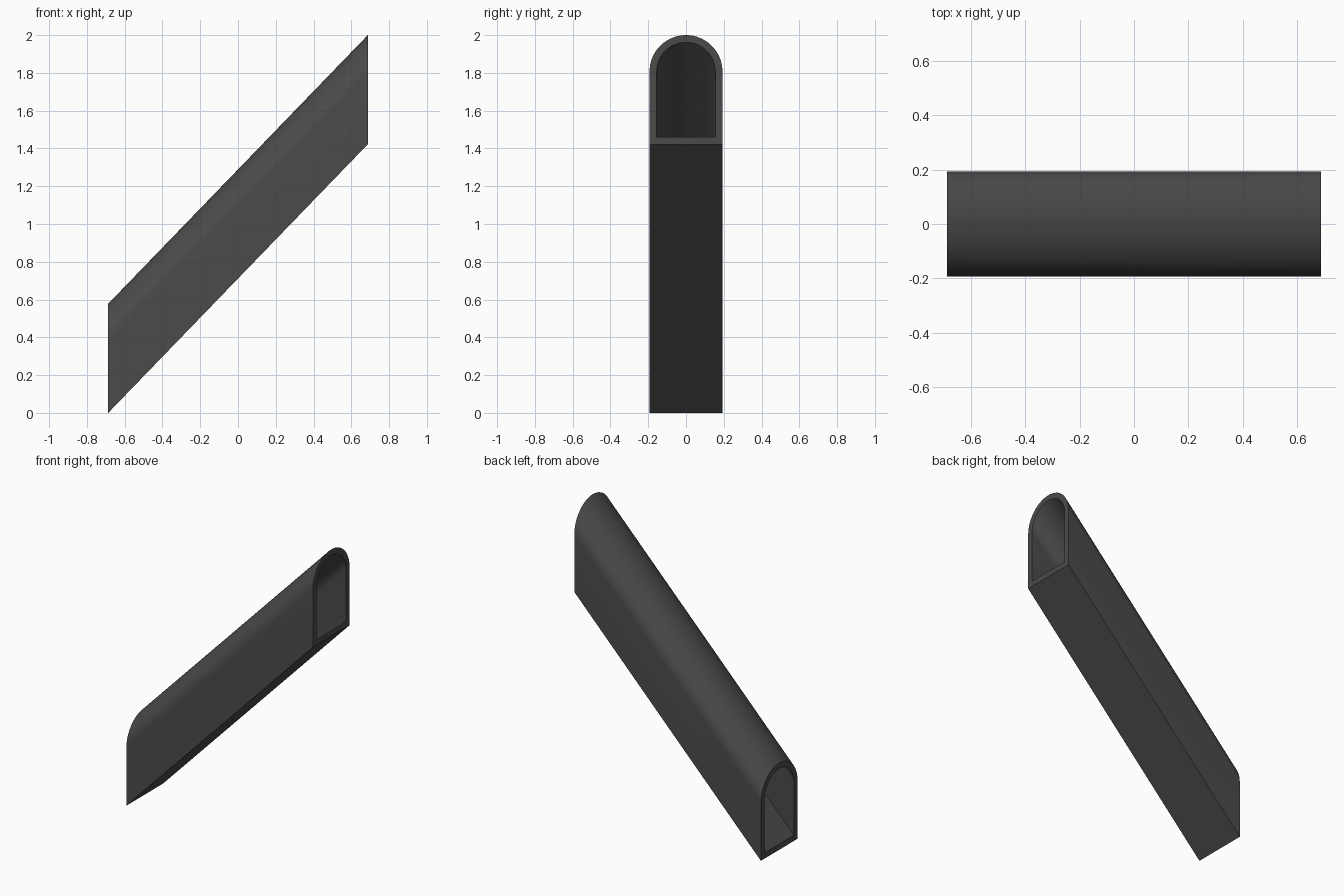
import bpy, bmesh, math

cube = bpy.data.objects.get("Cube")
if cube:
    bpy.data.objects.remove(cube, do_unlink=True)

HALF_LENGTH = 0.687   # half of the run along x
RISE = 1.422          # how far the far end climbs
HEIGHT = 0.578        # height of each upright end
HALF_WIDTH = 0.193
WALL = 0.038
ARC_STEPS = 32


def arch_profile(inset):
    """Arched outline as (y, z) points, shrunk by the inset."""
    radius = HALF_WIDTH - inset
    spring = HEIGHT - HALF_WIDTH
    points = [(-radius, inset), (radius, inset)]
    for i in range(ARC_STEPS + 1):
        angle = math.pi * i / ARC_STEPS
        points.append((radius * math.cos(angle), spring + radius * math.sin(angle)))
    return points


def ring(bm, profile, x, lift):
    return [bm.verts.new((x, y, z + lift)) for y, z in profile]


def bridge(bm, a, b):
    """Quads between two closed loops of equal length."""
    for i in range(len(a)):
        j = (i + 1) % len(a)
        bm.faces.new((a[i], a[j], b[j], b[i]))


# Dark grey plastic
material = bpy.data.materials.new("dark grey")
material.use_nodes = True
colour = (0.07, 0.07, 0.07, 1)
material.diffuse_color = colour
material.node_tree.nodes["Principled BSDF"].inputs["Base Color"].default_value = colour

# Slanted hollow tube with upright open ends
bm = bmesh.new()
outer, inner = arch_profile(0), arch_profile(WALL)
low_out, low_in = (ring(bm, p, -HALF_LENGTH, 0) for p in (outer, inner))
high_out, high_in = (ring(bm, p, HALF_LENGTH, RISE) for p in (outer, inner))
bridge(bm, low_out, high_out)
bridge(bm, high_out, high_in)
bridge(bm, high_in, low_in)
bridge(bm, low_in, low_out)
bmesh.ops.recalc_face_normals(bm, faces=bm.faces)

mesh = bpy.data.meshes.new("arched_tube")
bm.to_mesh(mesh)
bm.free()
tube = bpy.data.objects.new("arched_tube", mesh)
bpy.context.collection.objects.link(tube)
mesh.materials.append(material)

# Smooth arch, crisp corners
bpy.ops.object.select_all(action="DESELECT")
tube.select_set(True)
bpy.context.view_layer.objects.active = tube
bpy.ops.object.shade_smooth_by_angle(angle=math.radians(30))
